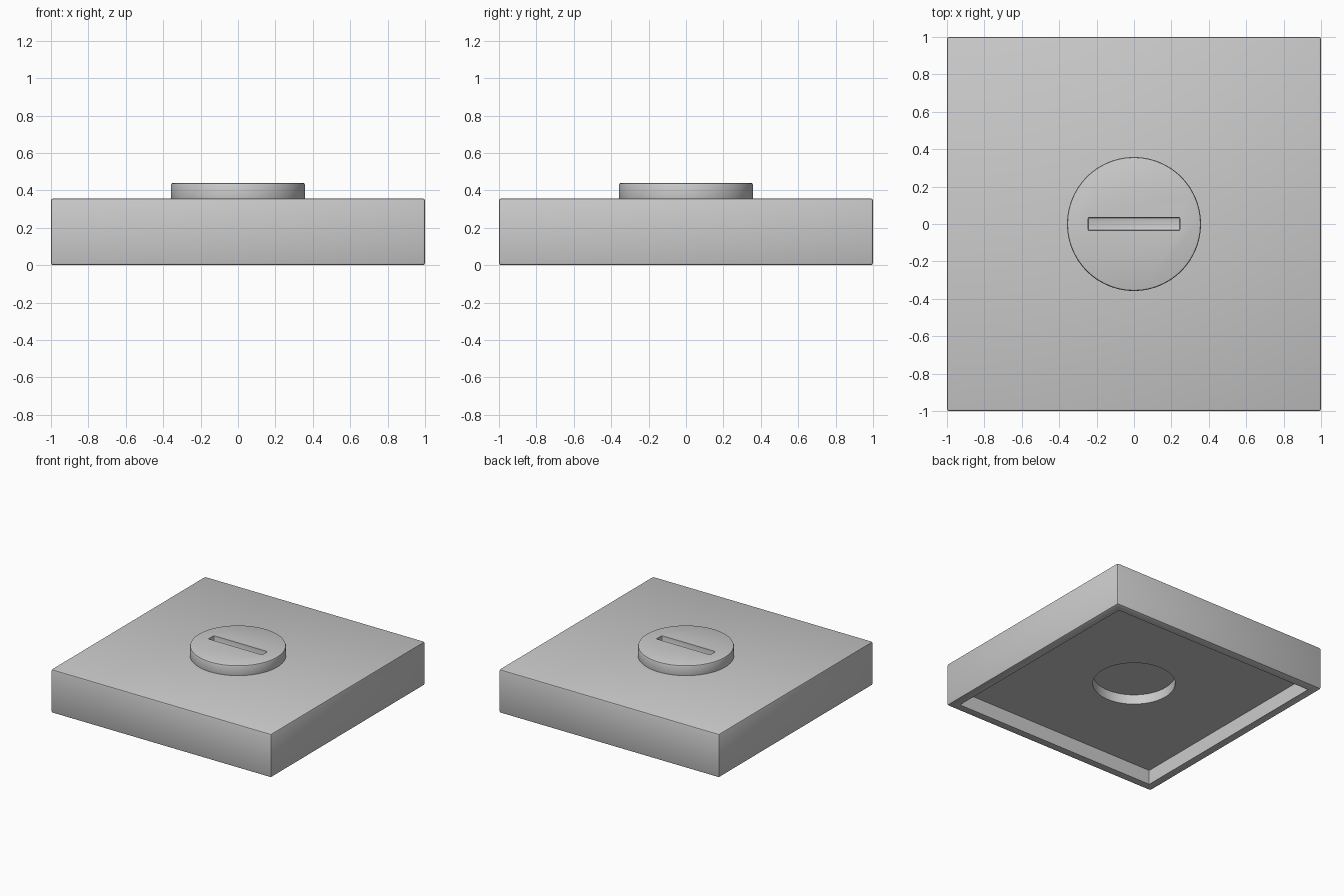
import bpy

if "Cube" in bpy.data.objects:
    bpy.data.objects.remove(bpy.data.objects["Cube"])


def activate(ob):
    bpy.ops.object.select_all(action='DESELECT')
    ob.select_set(True)
    bpy.context.view_layer.objects.active = ob


def bevel(ob, width, segments=2):
    mod = ob.modifiers.new("edge_bevel", 'BEVEL')
    mod.width = width
    mod.segments = segments
    mod.limit_method = 'ANGLE'
    activate(ob)
    bpy.ops.object.modifier_apply(modifier=mod.name)


def box(name, sx, sy, z0, z1):
    bpy.ops.mesh.primitive_cube_add(size=1, location=(0, 0, (z0 + z1) / 2))
    ob = bpy.context.object
    ob.name = name
    ob.scale = (sx, sy, z1 - z0)
    bpy.ops.object.transform_apply(location=True, rotation=False, scale=True)
    return ob


def disc(name, radius, z0, z1):
    bpy.ops.mesh.primitive_cylinder_add(vertices=96, radius=radius, depth=z1 - z0,
                                        location=(0, 0, (z0 + z1) / 2))
    ob = bpy.context.object
    ob.name = name
    bpy.ops.object.transform_apply(location=True, rotation=False, scale=False)
    return ob


def cut(ob, cutter):
    mod = ob.modifiers.new("cut", 'BOOLEAN')
    mod.operation = 'DIFFERENCE'
    mod.solver = 'EXACT'
    mod.object = cutter
    activate(ob)
    bpy.ops.object.modifier_apply(modifier=mod.name)
    bpy.data.objects.remove(cutter, do_unlink=True)


# Square body, hollowed underneath with a round socket in the ceiling
body = box("body", 2, 2, 0, 0.357)
bevel(body, 0.012)
cut(body, box("underside_cutter", 1.86, 1.86, -0.1, 0.12))
cut(body, disc("socket_cutter", 0.31, 0.05, 0.20))

# Round cap with a screwdriver-style slot
cap = disc("cap", 0.358, 0.33, 0.44)
bevel(cap, 0.011)
slot = box("slot_cutter", 0.49, 0.07, 0.385, 0.50)
bevel(slot, 0.006)
cut(cap, slot)

# Smooth the curved surfaces, keeping hard edges
for ob in (body, cap):
    activate(ob)
    bpy.ops.object.shade_smooth_by_angle()
